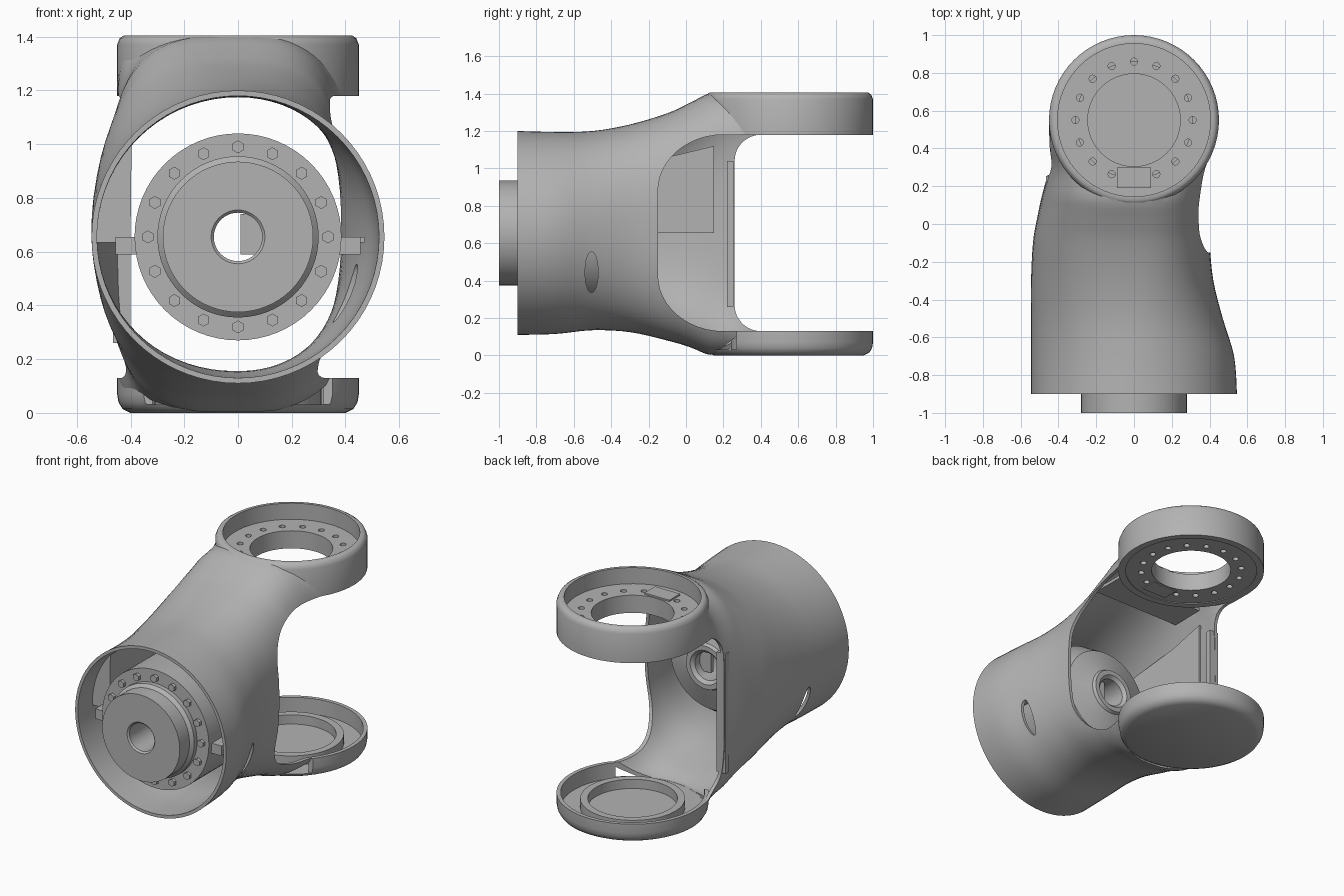
import bpy, bmesh
from math import sin, cos, pi, copysign, radians
from mathutils import Vector, Matrix

cube = bpy.data.objects.get("Cube")
if cube:
    bpy.data.objects.remove(cube, do_unlink=True)

GREY = (0.45, 0.45, 0.45, 1)
metal = bpy.data.materials.new("grey_metal")
metal.use_nodes = True
metal.diffuse_color = GREY
metal.node_tree.nodes["Principled BSDF"].inputs["Base Color"].default_value = GREY

RING_Y = 0.55    # centre of both fork discs
AXIS_Z = 0.655   # height of the barrel axis


def finish(name, bm):
    """Turn a bmesh into a named, coloured object."""
    bmesh.ops.remove_doubles(bm, verts=bm.verts, dist=1e-5)
    bmesh.ops.recalc_face_normals(bm, faces=bm.faces)
    mesh = bpy.data.meshes.new(name)
    bm.to_mesh(mesh)
    bm.free()
    mesh.materials.append(metal)
    obj = bpy.data.objects.new(name, mesh)
    bpy.context.collection.objects.link(obj)
    return obj


def activate(obj):
    bpy.ops.object.select_all(action='DESELECT')
    obj.select_set(True)
    bpy.context.view_layer.objects.active = obj


def smooth(obj, angle=35):
    activate(obj)
    bpy.ops.object.shade_smooth_by_angle(angle=radians(angle))


def cut(obj, *cutters):
    """Subtract the cutters and discard them."""
    for cutter in cutters:
        cutter.hide_render = True
        activate(obj)
        mod = obj.modifiers.new("cut", 'BOOLEAN')
        mod.operation = 'DIFFERENCE'
        mod.solver = 'EXACT'
        mod.object = cutter
        bpy.ops.object.modifier_apply(modifier=mod.name)
        bpy.data.objects.remove(cutter, do_unlink=True)


def skin(name, rows, closed):
    """Skin rings of points, joining last ring to first when closed."""
    bm = bmesh.new()
    grid = [[bm.verts.new(p) for p in row] for row in rows]
    count = len(grid[0])
    for i in range(len(grid) if closed else len(grid) - 1):
        a, b = grid[i], grid[(i + 1) % len(grid)]
        for j in range(count):
            k = (j + 1) % count
            bm.faces.new((a[j], a[k], b[k], b[j]))
    return finish(name, bm)


def lathe(name, profile, along_y=False, segs=64):
    """Spin (radius, height) points round a disc axis or the barrel axis."""
    rows = []
    for r, h in profile:
        ring = [(r * cos(2 * pi * j / segs), r * sin(2 * pi * j / segs)) for j in range(segs)]
        rows.append([(u, h, AXIS_Z + v) if along_y else (u, RING_Y + v, h) for u, v in ring])
    return skin(name, rows, closed=profile[0][0] > 0)


def box(name, lo, hi):
    bm = bmesh.new()
    lo, hi = Vector(lo), Vector(hi)
    bmesh.ops.create_cube(bm, size=1, matrix=Matrix.Translation((lo + hi) / 2)
                          @ Matrix.Diagonal((*(hi - lo), 1)))
    return finish(name, bm)


def cylinders(name, spots, radius, depth, along_y=False, segs=12):
    """Several small cylinders in one object."""
    bm = bmesh.new()
    turn = Matrix.Rotation(pi / 2, 4, 'X') if along_y else Matrix.Identity(4)
    for spot in spots:
        bmesh.ops.create_cone(bm, cap_ends=True, segments=segs, radius1=radius, radius2=radius,
                              depth=depth, matrix=Matrix.Translation(spot) @ turn)
    return finish(name, bm)


def prism(name, points, offset):
    """Extrude a flat outline along an offset."""
    bm = bmesh.new()
    face = bm.faces.new([bm.verts.new(p) for p in points])
    new = bmesh.ops.extrude_face_region(bm, geom=[face])["geom"]
    bmesh.ops.translate(bm, vec=offset, verts=[v for v in new if isinstance(v, bmesh.types.BMVert)])
    return finish(name, bm)


def prism_x(name, points, x0, x1):
    return prism(name, [(x0, y, z) for y, z in points], (x1 - x0, 0, 0))


def window(name, y0, ry, rz, x0, x1):
    """Side opening with rounded front corners."""
    low, high, steps = 0.13, 1.18, 12
    arc = [(y0 + ry * (1 - cos(t)), rz * (1 - sin(t)))
           for t in [pi / 2 * i / steps for i in range(steps + 1)]]
    outline = [(y, high - d) for y, d in reversed(arc)] + [(y, low + d) for y, d in arc]
    return prism_x(name, outline + [(1.5, low), (1.5, high)], x0, x1)


# Barrel shell: y, right reach, left reach, bottom, top, squareness
KEYS = [(-.9, .545, .545, .11, 1.2, 2), (-.7, .545, .53, .115, 1.195, 2),
        (-.5, .545, .47, .135, 1.2, 2.1), (-.3, .545, .42, .125, 1.235, 2.3),
        (-.1, .535, .4, .08, 1.295, 2.6), (.02, .515, .395, .045, 1.35, 2.8),
        (.14, .49, .39, 0, 1.405, 3.1), (.3, .45, .395, 0, 1.405, 4.5),
        (.42, .45, .43, 0, 1.405, 8), (.55, .45, .45, 0, 1.405, 12)]


def spline(keys, steps=4):
    out = []
    for i in range(len(keys) - 1):
        quad = [keys[max(i - 1, 0)], keys[i], keys[i + 1], keys[min(i + 2, len(keys) - 1)]]
        for s in range(steps):
            t = s / steps
            out.append([b + t / 2 * (c - a + t * (2*a - 5*b + 4*c - d + t * (3*b - a - 3*c + d)))
                        for a, b, c, d in zip(*quad)])
    return out + [list(keys[-1])]


def section(key, inset, segs=72):
    y, right, left, low, high, power = key
    low, high = max(low, 0) + inset, min(high, 1.405) - inset
    ring = []
    for j in range(segs):
        c, s = cos(2 * pi * j / segs), sin(2 * pi * j / segs)
        reach = (left if c > 0 else right) - inset
        ring.append((reach * copysign(abs(c) ** (2 / power), c), y,
                     (low + high) / 2 + (high - low) / 2 * copysign(abs(s) ** (2 / power), s)))
    return ring


path = spline(KEYS)
shell = skin("barrel_shell", [section(k, 0) for k in path]
             + [section(k, 0.02) for k in reversed(path)], closed=True)
slot = [(-.505 + .035 * cos(2 * pi * i / 20), .445 + .11 * sin(2 * pi * i / 20)) for i in range(20)]
cut(shell,
    window("left_window_cutter", -.15, .35, .3, 0, 1),
    window("right_window_cutter", .26, .14, .14, -1, 0),
    cylinders("disc_cutter", [(0, RING_Y, .7)], .43, 2, segs=64),
    prism_x("slot_cutter", slot, -1, 1))
smooth(shell)

# Upper fork disc: deep rim, bolted annular floor, and web into the arm
smooth(lathe("upper_rim", [(.45, 1.18), (.45, 1.37), (.44, 1.395), (.425, 1.405),
                           (.405, 1.405), (.405, 1.18)]))
floor = lathe("upper_floor", [(.245, 1.185), (.41, 1.185), (.41, 1.3), (.245, 1.3)])
angles = [radians(-90 + 22.5 * i) for i in range(1, 16)]
cut(floor, cylinders("bolt_hole_cutter", [(.31 * cos(a), RING_Y + .31 * sin(a), 1.25)
                                          for a in angles], .019, .5))
smooth(floor)
box("upper_web", (-.36, -.03, 1.185), (.28, .2, 1.205))
box("upper_bracket", (-.09, .19, 1.18), (.09, .3, 1.31))

# Lower fork disc: shallow tray open toward the arm, with a raised seat ring
tray = lathe("lower_tray", [(0, 0), (.4, 0), (.43, .015), (.445, .04), (.45, .07), (.45, .13),
                            (.425, .13), (.425, .03), (0, .03)])
cut(tray, box("tray_mouth_cutter", (-.5, -.2, .031), (.5, .27, .5)))
smooth(tray)
smooth(lathe("lower_seat_ring", [(.265, .02), (.31, .02), (.31, .09), (.265, .09)]))

# Motor hub inside the barrel
smooth(lathe("hub", [(.09, -.99), (.1, -1), (.28, -1), (.28, -.9), (.3, -.88), (.3, -.85),
                     (.385, -.85), (.385, -.4), (.3, -.27), (.15, -.22), (.14, -.2),
                     (.11, -.2), (.09, -.22)], along_y=True), 25)
cylinders("hub_bolts", [(.335 * cos(pi * i / 8), -.85, AXIS_Z + .335 * sin(pi * i / 8))
                        for i in range(16)], .024, .04, along_y=True, segs=6)
box("bore_baffle", (.01, -.3, .59), (.1, -.27, .74))

# Brackets joining hub to shell
for side, name in ((-1, "right"), (1, "left")):
    x0, x1 = sorted((side * .36, side * .455))
    box(name + "_hub_tab", (x0, -.82, .59), (x1, -.55, AXIS_Z))
    x0, x1 = sorted((side * .44, side * (.53 if side < 0 else .47)))
    box(name + "_tab_ledge", (x0, -.75, AXIS_Z - .02), (x1, -.6, AXIS_Z))

# Liner on the long wall: flat panel, front closing plate and rear lip
prism_x("wall_liner", [(-.75, AXIS_Z), (.15, AXIS_Z), (.15, 1.12), (-.1, 1.06), (-.75, .99)],
        -.415, -.4)
arc = [radians(180 - 4.2 * i) for i in range(11)]
prism("liner_front", [(.533 * cos(a), -.75, AXIS_Z + .533 * sin(a)) for a in arc]
      + [(-.4, -.75, AXIS_Z)], (0, .02, 0))
box("wall_lip", (-.465, .22, .26), (-.4, .255, 1.04))
